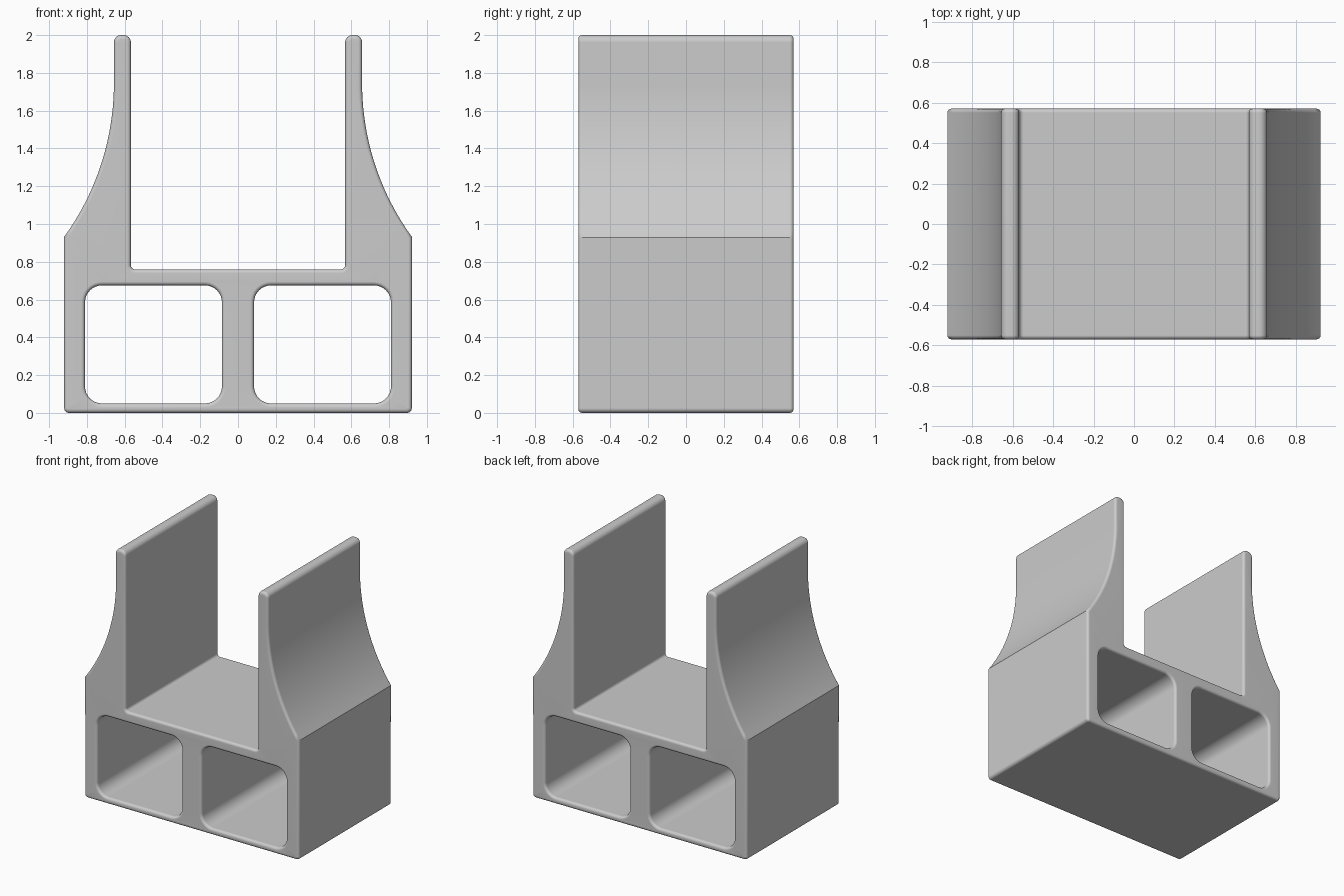
import bpy, bmesh
from math import sin, cos, pi, radians
from mathutils import Vector

if "Cube" in bpy.data.objects:
    bpy.data.objects.remove(bpy.data.objects["Cube"], do_unlink=True)

HALF_DEPTH = 0.57
RIM = 0.02          # rounding of the front and back edges
RIM_STEPS = 4


def rounded(corners, steps=8):
    """Closed 2D outline from (x, z, radius) square corners; radius 0 stays sharp."""
    out = []
    for i, (x, z, r) in enumerate(corners):
        p = Vector((x, z))
        if r == 0:
            out.append(p)
            continue
        before = (Vector(corners[i - 1][:2]) - p).normalized()
        after = (Vector(corners[(i + 1) % len(corners)][:2]) - p).normalized()
        centre = p + r * (before + after)
        for k in range(steps + 1):
            a = k / steps * pi / 2
            out.append(centre - r * (after * cos(a) + before * sin(a)))
    return out


def inset(loop, dist):
    """Move every point of a loop to its left, keeping edges parallel."""
    out = []
    for i, p in enumerate(loop):
        d1 = (p - loop[i - 1]).normalized()
        d2 = (loop[(i + 1) % len(loop)] - p).normalized()
        n1, n2 = Vector((-d1.y, d1.x)), Vector((-d2.y, d2.x))
        out.append(p + dist * (n1 + n2) / (1 + n1.dot(n2)))
    return out


# Body outline: right half, then mirrored
R, SWEEP = 1.387, radians(36)
arm_x, arm_z = 0.657, 1.745
half = [(0.92, 0, 0.025)]
for k in range(21):
    a = SWEEP * (1 - k / 20)
    half.append((arm_x + R * (1 - cos(a)), arm_z - R * sin(a), 0))
half += [(arm_x, 2, 0.038), (0.567, 2, 0.038), (0.567, 0.76, 0.022)]
outline = rounded(half + [(-x, z, r) for x, z, r in reversed(half)])

# Two through tunnels, wound the opposite way so that insets go into the walls
loops = [outline]
for x0, x1 in ((-0.81, -0.085), (0.085, 0.81)):
    loops.append(rounded([(x0, 0.05, 0.09), (x0, 0.675, 0.09),
                          (x1, 0.675, 0.09), (x1, 0.05, 0.09)]))

# Depth sections with rounded front and back rims
sections = []
for k in range(RIM_STEPS + 1):
    a = k / RIM_STEPS * pi / 2
    sections.append((RIM * (1 - sin(a)), -HALF_DEPTH + RIM * (1 - cos(a))))
sections += [(d, -y) for d, y in reversed(sections)]

bm = bmesh.new()
cap_edges = ([], [])
for loop in loops:
    rings = [[bm.verts.new((p.x, y, p.y)) for p in inset(loop, d)] for d, y in sections]
    n = len(loop)
    for a, b in zip(rings, rings[1:]):
        for i in range(n):
            j = (i + 1) % n
            bm.faces.new((a[i], a[j], b[j], b[i]))
    for edges, ring in zip(cap_edges, (rings[0], rings[-1])):
        edges += [bm.edges.get((ring[i - 1], ring[i])) for i in range(n)]

# Front and back faces
for edges, side in zip(cap_edges, (-1, 1)):
    bmesh.ops.triangle_fill(bm, edges=edges, use_beauty=True, normal=(0, side, 0))
bmesh.ops.recalc_face_normals(bm, faces=bm.faces)

mesh = bpy.data.meshes.new("cradle_bracket")
bm.to_mesh(mesh)
bm.free()
bracket = bpy.data.objects.new("cradle_bracket", mesh)
bpy.context.collection.objects.link(bracket)

# Plain grey
grey = bpy.data.materials.new("plain_grey")
grey.use_nodes = True
colour = (0.6, 0.6, 0.6, 1)
grey.diffuse_color = colour
grey.node_tree.nodes["Principled BSDF"].inputs["Base Color"].default_value = colour
mesh.materials.append(grey)

# Smooth shading with flat large faces
bpy.ops.object.select_all(action="DESELECT")
bracket.select_set(True)
bpy.context.view_layer.objects.active = bracket
bpy.ops.object.shade_smooth_by_angle(angle=radians(30))
weighted = bracket.modifiers.new("weighted_normals", "WEIGHTED_NORMAL")
weighted.keep_sharp = True
